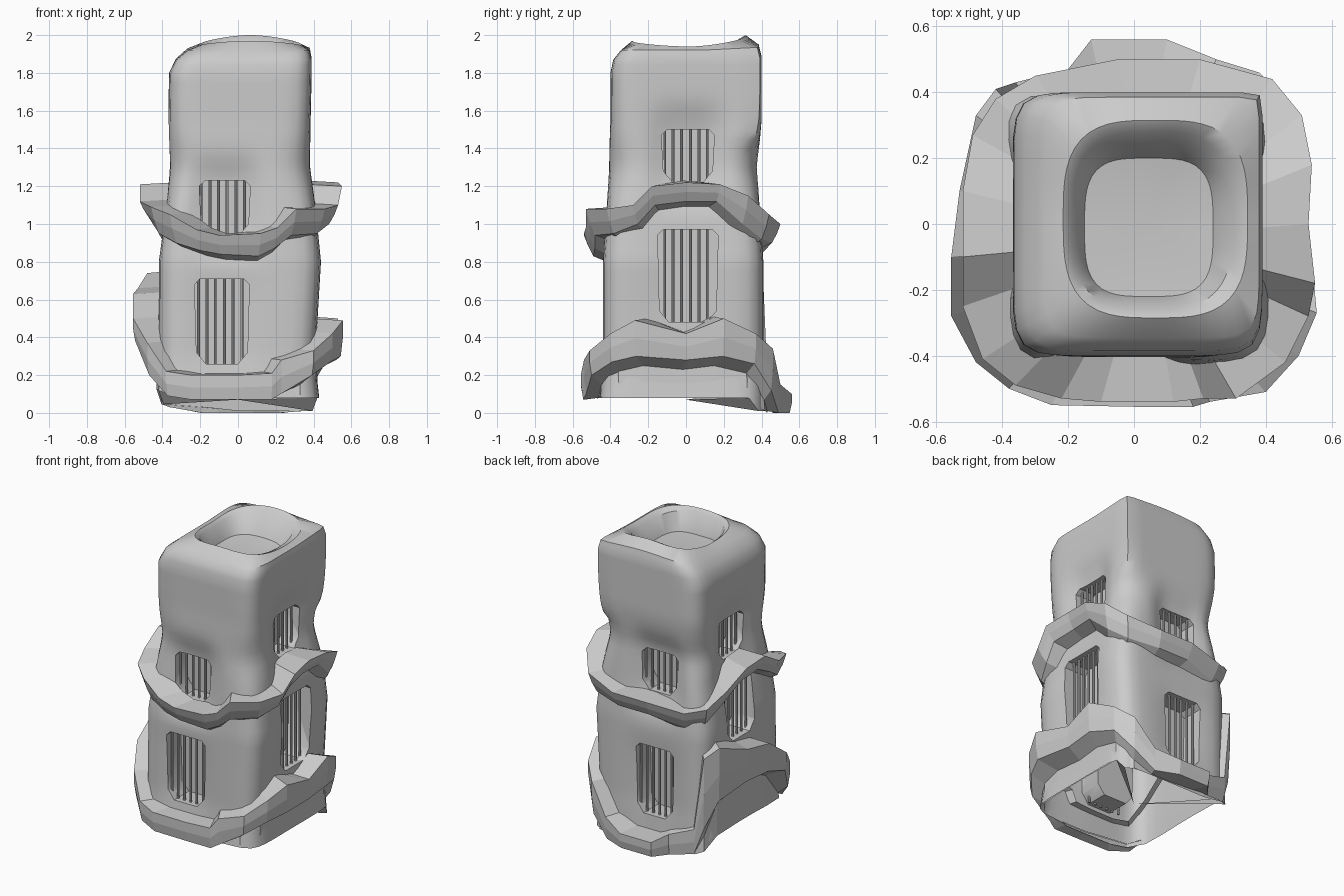
import bpy, bmesh
from math import sin, cos, pi, atan2, exp
from mathutils import Matrix, Vector

if "Cube" in bpy.data.objects:
    bpy.data.objects.remove(bpy.data.objects["Cube"])

# Outer wall sections: z, x min, x max, y min, y max
SECTIONS = [(0.0, -.43, .43, -.46, .42), (.3, -.42, .41, -.44, .41), (.8, -.42, .44, -.44, .41),
            (1.1, -.38, .41, -.42, .39), (1.3, -.37, .39, -.41, .38), (1.55, -.37, .385, -.40, .40),
            (1.8, -.365, .39, -.40, .40), (1.87, -.33, .39, -.385, .40), (1.92, -.27, .38, -.345, .385)]
# Windows: quarter turn, sideways centre, bottom, top, width, wall distance, dent
WINDOWS = [(0, -.07, .94, 1.23, .27, .41, .055), (0, -.085, .26, .71, .29, .44, .015),
           (1, .01, 1.22, 1.50, .28, .39, .05), (1, .01, .48, .97, .32, .42, .015),
           (2, .05, 1.01, 1.28, .27, .39, .05), (2, .05, .20, .66, .28, .41, .015),
           (3, .0, 1.20, 1.46, .27, .37, .05), (3, .0, .68, 1.08, .30, .41, .015)]


def section(z):
    for a, b in zip(SECTIONS, SECTIONS[1:]):
        if z <= b[0]:
            f = max(0, (z - a[0]) / (b[0] - a[0]))
            return [p + (q - p) * f for p, q in zip(a[1:], b[1:])]
    return SECTIONS[-1][1:]


def squircle(box, t, n=8):
    x0, x1, y0, y1 = box
    c, s = cos(t), sin(t)
    r = (abs(c) ** n + abs(s) ** n) ** (-1 / n)
    return Vector(((x0 + x1) / 2 + r * c * (x1 - x0) / 2, (y0 + y1) / 2 + r * s * (y1 - y0) / 2, 0))


def sharpness(z, t):  # corners soften at the neck, back right corner is crisp at the top
    n = 8 - 3.5 * exp(-((z - 1.3) / .2) ** 2)
    if cos(t) > 0 and sin(t) > 0 and z > 1.4:
        n += 22 * min(1, (z - 1.4) / .3)
    return n


def foot(t):  # height of the uneven lower edge
    return .08 + .05 * max(0, -cos(t)) - (.07 if sin(t) > .68 else 0)


def make(name, bm):
    bmesh.ops.recalc_face_normals(bm, faces=bm.faces)
    me = bpy.data.meshes.new(name)
    bm.to_mesh(me)
    bm.free()
    ob = bpy.data.objects.new(name, me)
    bpy.context.collection.objects.link(ob)
    return ob


def bridge(bm, rings):
    n = len(rings[0])
    for a, b in zip(rings, rings[1:]):
        for i in range(n):
            j = (i + 1) % n
            bm.faces.new((a[i], a[j], b[j], b[i]))


def fan(bm, ring, co):
    c = bm.verts.new(co)
    for i in range(len(ring)):
        bm.faces.new((ring[i], ring[(i + 1) % len(ring)], c))


# Tower body: lofted rounded square, soft dents round the windows, bowl in the top
SEG = 64
bm = bmesh.new()
rings = []
heights = [0] + [.2 + .05 * i for i in range(32)] + [1.8, 1.84, 1.87, 1.9, 1.92]
for z in heights:
    ring = []
    for i in range(SEG):
        t = 2 * pi * i / SEG
        p = squircle(section(z), t, sharpness(z, t))
        p.z = z if z else foot(t)
        if z >= 1.8:  # rim rises to the back
            p.z += .25 * (z - 1.8) * max(0, sin(t)) ** 2
        for k, u, z0, z1, w, d, dent in WINDOWS:
            q = Matrix.Rotation(-k * pi / 2, 3, 'Z') @ p
            if q.y < -.2 and z > .1:
                g = exp(-((q.x - u) / .18) ** 4 - ((z - (z0 + z1) / 2) / .24) ** 4)
                p += Matrix.Rotation(k * pi / 2, 3, 'Z') @ Vector((0, dent * g, 0))
        ring.append(bm.verts.new(p))
    rings.append(ring)
for box, z, back, front, n in (((-.215, .345, -.285, .315), 1.94, .06, .03, 3.2),
                               ((-.19, .30, -.26, .28), 1.92, .06, .03, 3),
                               ((-.15, .24, -.22, .20), 1.82, .02, 0, 3.5)):
    ring = []
    for i in range(SEG):
        t = 2 * pi * i / SEG
        p = squircle(box, t, n)
        p.z = z + back * max(0, sin(t)) ** 2 + front * max(0, -sin(t)) ** 2
        ring.append(bm.verts.new(p))
    rings.append(ring)
bridge(bm, rings)
fan(bm, rings[0], (0, 0, .07))
fan(bm, rings[-1], (.05, 0, 1.81))
body = make("tower_body", bm)

# Window pockets, cut into the wall with chamfered openings
cutters = []
for k, u, z0, z1, w, d, dent in WINDOWS:
    bm = bmesh.new()
    rot = Matrix.Rotation(k * pi / 2, 3, 'Z')
    h, c = w / 2, .03
    shape = [(-h + 2 * c, z0), (h - 2 * c, z0), (h - .01, z0 + 2 * c), (h, z1 - c), (h - c, z1),
             (-h + c, z1), (-h, z1 - c), (-h + .01, z0 + 2 * c)]
    loops = [[bm.verts.new(rot @ Vector((u + x, -y, z))) for x, z in shape] for y in (d - .16, d + .06)]
    bridge(bm, loops)
    bm.faces.new(loops[0])
    bm.faces.new(loops[1])
    cut = make("window_cutter", bm)
    cut.hide_render = True
    m = body.modifiers.new("pocket", 'BOOLEAN')
    m.operation, m.solver, m.object = 'DIFFERENCE', 'EXACT', cut
    cutters.append(cut)
bpy.context.view_layer.objects.active = body
body.select_set(True)
for m in list(body.modifiers):
    bpy.ops.object.modifier_apply(modifier=m.name)
for cut in cutters:
    bpy.data.objects.remove(cut)
# Open underside
bm = bmesh.new()
bm.from_mesh(body.data)
bmesh.ops.delete(bm, geom=[f for f in bm.faces if f.normal.z < -.7 and f.calc_center_median().z < .16],
                 context='FACES')
bm.to_mesh(body.data)
bm.free()
bpy.ops.object.shade_smooth_by_angle(angle=.7)

# Window bars
for k, u, z0, z1, w, d, dent in WINDOWS:
    bm = bmesh.new()
    n = 6
    for i in range(n):
        x = u - .01 + (i - (n - 1) / 2) * .046
        mat = (Matrix.Rotation(k * pi / 2, 4, 'Z')
               @ Matrix.Translation((x, -(d - dent - .025), (z0 + z1) / 2)))
        bmesh.ops.create_cone(bm, segments=8, radius1=.008, radius2=.008, depth=z1 - z0 + .02,
                              cap_ends=True, matrix=mat)
    make("window_bars", bm)


# Rocky ledges winding round the tower: outline x, y, top z, bottom z
def ledge(name, pts, under, skirt):
    bm = bmesh.new()
    strips = []
    for x, y, zt, zb in pts:
        t = atan2(y, x)
        inner = squircle([v * .9 for v in section(zt)], t)
        low = squircle([v * (1.02 if skirt else .96) for v in section(zb)], t)
        m = (1 + under) / 2 * 1.01
        cos_ = [(inner.x, inner.y, zt + .01), (x, y, zt), (x * m, y * m, (zt + zb) / 2),
                (x * under, y * under, zb)]
        if skirt:  # wall running down to the foot
            cos_ += [(low.x, low.y, max(foot(t), zb - .05)),
                     (low.x * 1.01, low.y * 1.01, min(zb, foot(t)))]
        else:
            cos_.append((low.x, low.y, zb - .03))
        strips.append([bm.verts.new(c) for c in cos_])
    for a, b in zip(strips, strips[1:] + strips[:1]):
        for i in range(len(a) - 1):
            bm.faces.new((a[i], a[i + 1], b[i + 1], b[i]))
    make(name, bm)


ledge("upper_ledge", [
    (-.22, -.53, .97, .86), (-.1, -.54, .94, .84), (.12, -.54, .95, .83), (.21, -.53, .98, .87),
    (.31, -.53, 1.08, .94), (.46, -.42, 1.08, .95), (.53, -.28, 1.1, 1.0), (.55, -.18, 1.2, 1.1),
    (.53, 0, 1.22, 1.12), (.54, .18, 1.21, 1.12), (.51, .33, 1.15, 1.0), (.42, .44, 1.05, .92),
    (.2, .5, 1.0, .9), (-.05, .5, 1.0, .9), (-.3, .45, .97, .86), (-.42, .38, 1.0, .88),
    (-.49, .27, 1.1, 1.0), (-.52, .1, 1.2, 1.1), (-.52, -.1, 1.21, 1.11), (-.52, -.25, 1.12, 1.04),
    (-.46, -.41, 1.09, .95), (-.36, -.49, 1.05, .9)], .91, False)
ledge("lower_ledge", [
    (-.25, -.55, .2, .07), (0, -.555, .2, .07), (.18, -.555, .21, .07), (.23, -.54, .28, .1),
    (.4, -.51, .33, .2), (.5, -.4, .42, .27), (.555, -.27, .49, .3), (.53, 0, .42, .28),
    (.53, .2, .5, .3), (.47, .37, .42, .26), (.38, .46, .34, .12), (.25, .5, .15, 0),
    (.1, .56, .1, 0), (-.13, .56, .1, 0), (-.2, .47, .14, 0), (-.36, .43, .2, .03),
    (-.42, .41, .68, .2), (-.48, .33, .74, .38), (-.53, .1, .66, .44), (-.555, -.1, .63, .44),
    (-.555, -.28, .5, .38), (-.48, -.42, .37, .2), (-.38, -.5, .22, .09)], .98, True)
